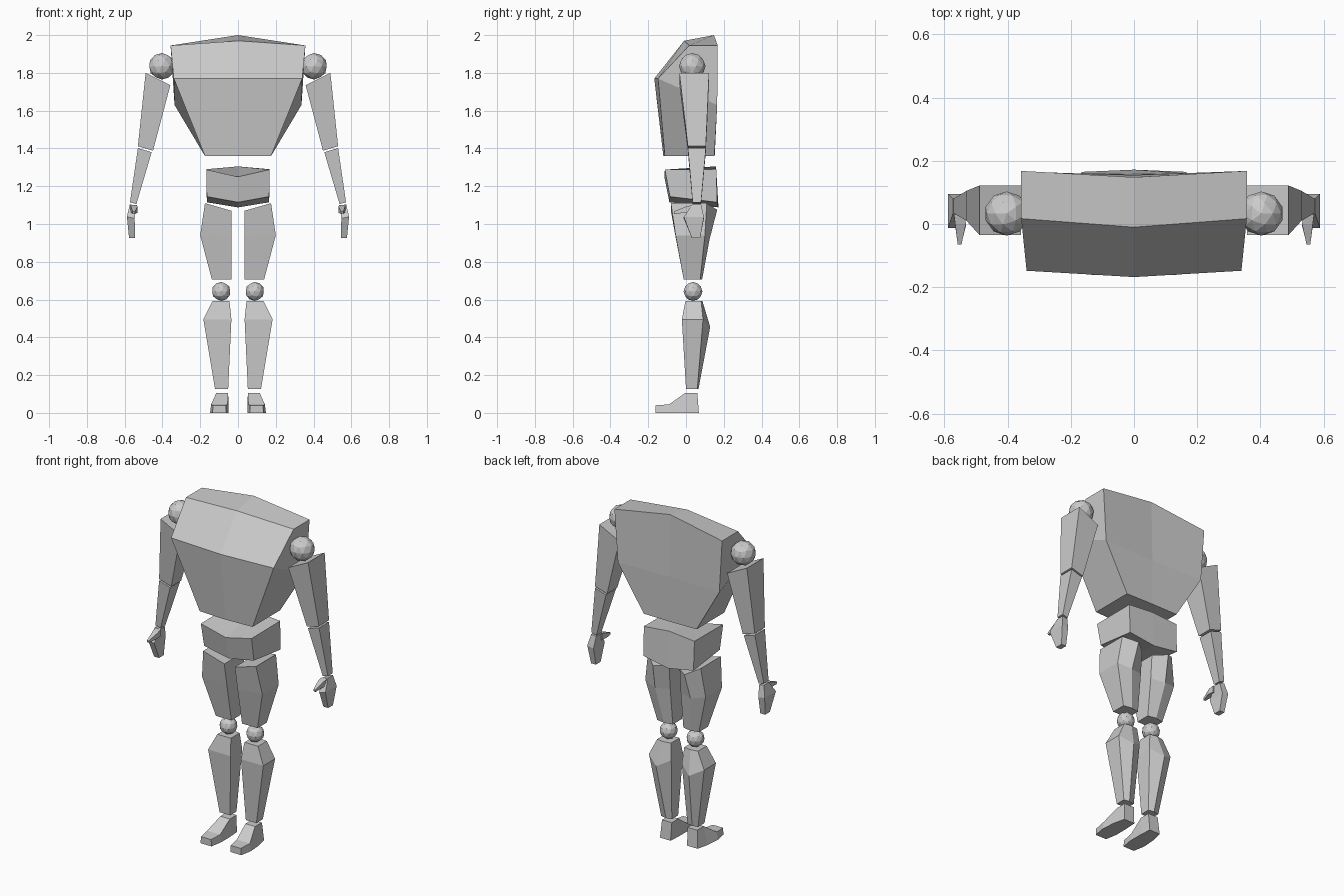
import bpy, bmesh
from mathutils import Matrix

grey = bpy.data.materials.new("plain grey")
grey.diffuse_color = (0.6, 0.6, 0.6, 1)


def finish(name, bm, mirror):
    bmesh.ops.recalc_face_normals(bm, faces=bm.faces)
    mesh = bpy.data.meshes.new(name)
    bm.to_mesh(mesh)
    bm.free()
    mesh.materials.append(grey)
    ob = bpy.data.objects.new(name, mesh)
    bpy.context.collection.objects.link(ob)
    if mirror:
        ob.modifiers.new("mirror", "MIRROR").use_mirror_merge = False
    return ob


def loft(name, rings, mirror=True, caps=None):
    """Join point rings with quads and close both ends (caps: index lists)."""
    bm = bmesh.new()
    loops = [[bm.verts.new(p) for p in ring] for ring in rings]
    n = len(rings[0])
    for a, b in zip(loops, loops[1:]):
        for i in range(n):
            j = (i + 1) % n
            bm.faces.new((a[i], a[j], b[j], b[i]))
    for end in (loops[0], loops[-1]):
        for cap in caps or [range(n)]:
            bm.faces.new([end[i] for i in cap])
    return finish(name, bm, mirror)


def block(name, side, middle, caps):
    """Body block lofted from side outline through the centre outline."""
    left = [(-x, y, z) for x, y, z in side]
    centre = [(0, y, z) for y, z in middle]
    return loft(name, [left, centre, side], False, caps)


def ball(name, centre, radius):
    bm = bmesh.new()
    bmesh.ops.create_icosphere(bm, subdivisions=2, radius=radius,
                               matrix=Matrix.Translation(centre))
    return finish(name, bm, True)


def quad(xi, xo, y0, y1, zi, zo):
    return [(xi, y0, zi), (xo, y0, zo), (xo, y1, zo), (xi, y1, zi)]


def penta(xi, xo, y0, y1, ridge, zi, zo, zr):
    """Leg section: flat front, sides and a ridge down the back."""
    return [(xi, y0, zi), (xo, y0, zo), (xo, y1, zo),
            ((xi + xo) / 2, ridge, zr), (xi, y1, zi)]


# chest: back top, front top, chest, bottom front, bottom back, back
block("chest",
      [(.357, .168, 1.945), (.357, .017, 1.945), (.34, -.148, 1.77),
       (.175, -.112, 1.36), (.175, .15, 1.36), (.336, .165, 1.63)],
      [(.148, 2.0), (-.01, 1.97), (-.168, 1.77),
       (-.12, 1.36), (.152, 1.36), (.155, 1.63)],
      [(0, 1, 2, 5), (2, 3, 4, 5)])

# pelvis
block("pelvis",
      [(.168, .16, 1.29), (.168, -.112, 1.288), (.165, -.085, 1.145), (.165, .165, 1.115)],
      [(.158, 1.305), (-.115, 1.25), (-.088, 1.115), (.172, 1.088)],
      [(0, 1, 2, 3)])

# arms
ball("shoulder_joint", (.403, .033, 1.835), .07)
loft("upper_arm", [quad(.358, .489, -.035, .122, 1.735, 1.80),
                   quad(.45, .53, .01, .105, 1.388, 1.412)])
loft("forearm", [quad(.457, .53, .01, .105, 1.38, 1.402),
                 quad(.538, .572, .035, .08, 1.105, 1.115)])
loft("hand", [quad(.54, .573, .033, .08, 1.098, 1.104),
              quad(.547, .588, -.012, .095, 1.03, 1.038),
              quad(.545, .577, .03, .075, .927, .927)])
# thumb points forward from the palm
loft("thumb", [[(.535, .03, 1.06), (.57, .03, 1.06), (.57, .03, 1.10), (.535, .03, 1.10)],
               [(.532, -.005, 1.06), (.566, -.005, 1.06), (.566, .0, 1.092), (.532, .0, 1.092)],
               [(.546, -.062, 1.053), (.558, -.062, 1.053), (.558, -.065, 1.066), (.546, -.065, 1.066)]])

# legs
loft("thigh", [penta(.035, .175, -.08, .11, .165, 1.07, 1.11, 1.075),
               penta(.035, .20, -.055, .10, .125, .93, .94, .92),
               penta(.035, .138, -.012, .075, .085, .705, .705, .705)])
ball("knee_joint", (.089, .037, .643), .05)
loft("shin", [penta(.045, .135, -.003, .08, .087, .592, .592, .592),
              penta(.035, .183, -.022, .09, .128, .495, .495, .455),
              penta(.052, .122, .0, .06, .066, .127, .127, .127)])

# feet: heel, ankle front, instep and toe sections
loft("foot", [[(.055, .068, 0), (.125, .068, 0), (.117, .06, .106), (.052, .06, .106)],
              [(.05, -.003, 0), (.142, -.003, 0), (.115, -.003, .106), (.052, -.003, .106)],
              [(.05, -.09, 0), (.148, -.09, 0), (.142, -.09, .045), (.055, -.09, .045)],
              [(.062, -.162, 0), (.135, -.162, 0), (.132, -.162, .04), (.065, -.162, .04)]])
